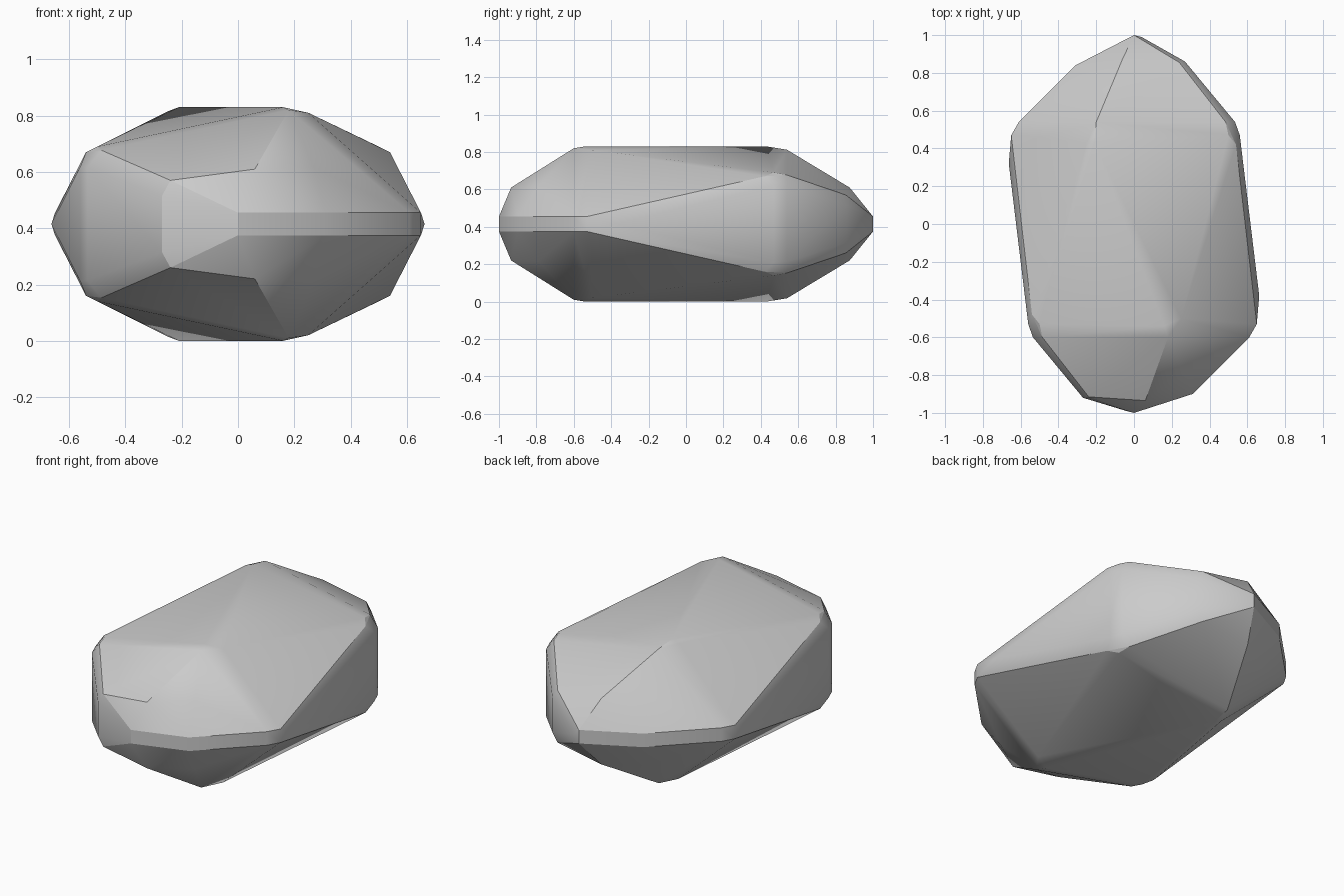
import bpy, bmesh, math

if "Cube" in bpy.data.objects:
    bpy.data.objects.remove(bpy.data.objects["Cube"])

MID = 0.415  # height of the horizontal symmetry plane

# Rim: upper edge of the girdle band and corner bevel (x, y, offset from mid plane)
rim = [
    (-0.54, -0.48, 0.255), (-0.50, -0.53, 0.275), (-0.485, -0.60, 0.262), (-0.24, -0.915, 0.155),
    (0.0, -1.0, 0.04), (0.31, -0.90, 0.04), (0.61, -0.60, 0.04), (0.65, -0.53, 0.04),
]
# Flat corner facet inside the bevel
facet = [
    (-0.04, -0.99, 0.0), (-0.27, -0.92, 0.10), (-0.535, -0.60, 0.20),
    (-0.56, -0.53, 0.205), (0.663, -0.38, 0.0),
]
# Gently swollen end
swell = [(0.06, -0.935, 0.195), (0.27, -0.79, 0.2)]
# Peaks of the crown
crown = [
    (0.16, -0.54, 0.415), (0.18, -0.60, 0.405), (0.25, -0.50, 0.395),
    (-0.21, 0.43, 0.415), (-0.20, 0.54, 0.397), (-0.25, 0.43, 0.40),
]


def half_turn(p):
    # the back end is the front turned round, with slightly more slender shoulders
    x, y, z = p
    return (-x, -y if y < -0.98 else -y - 0.06, z)


def both(pts):
    return pts + [half_turn(p) for p in pts]


# Mirror about the mid plane and wrap with a convex hull
bm = bmesh.new()
rim_pts = both(rim)
for x, y, z in rim_pts + both(facet) + both(swell) + crown:
    for s in ((1, -1) if z else (1,)):
        bm.verts.new((x, y, MID + s * z))
bmesh.ops.convex_hull(bm, input=bm.verts[:])
loose = [v for v in bm.verts if not v.link_faces]
bmesh.ops.delete(bm, geom=loose, context='VERTS')
bmesh.ops.recalc_face_normals(bm, faces=bm.faces[:])

mesh = bpy.data.meshes.new("stone")
bm.to_mesh(mesh)
bm.free()
stone = bpy.data.objects.new("stone", mesh)
bpy.context.collection.objects.link(stone)

# Soft swellings, crisp facet edges
bpy.context.view_layer.objects.active = stone
stone.select_set(True)
bpy.ops.object.shade_smooth_by_angle(angle=math.radians(30))

# Keep the rim crisp: sharpen edges joining rim points on the same side
rim_keys = {(round(x, 3), round(y, 3)) for x, y, z in rim_pts}
for e in mesh.edges:
    a, b = (mesh.vertices[i].co for i in e.vertices)
    on_rim = all((round(v.x, 3), round(v.y, 3)) in rim_keys for v in (a, b))
    if on_rim and (a.z - MID) * (b.z - MID) > 0:
        e.use_edge_sharp = True
